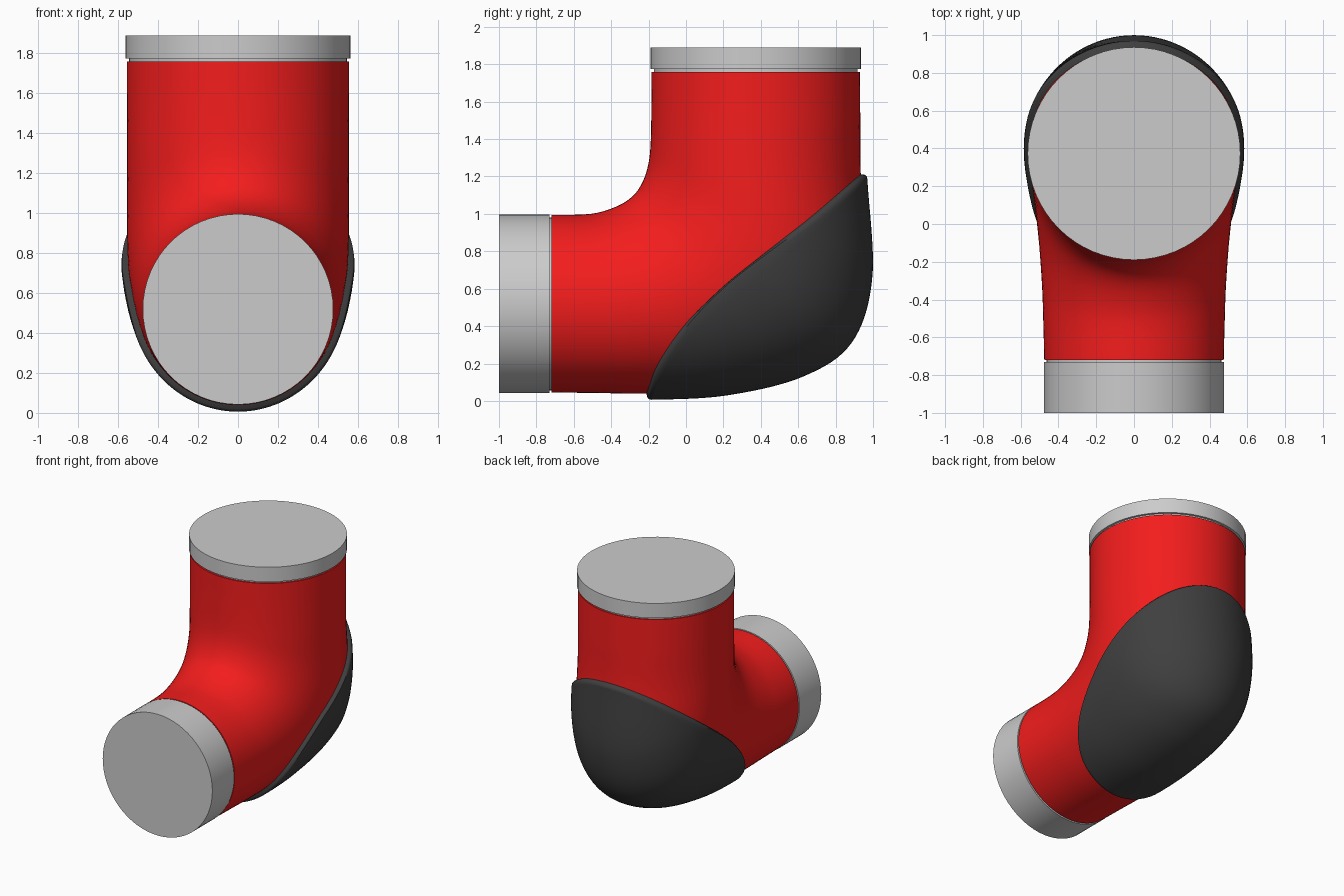
import bpy, bmesh
from math import pi, sin, cos
from mathutils import Vector

if "Cube" in bpy.data.objects:
    bpy.data.objects.remove(bpy.data.objects["Cube"])

# Elbow stations: inner y,z / outer y,z / half width
STATIONS = [
    (-.72, .995, -.72, .045, .475), (-.55, .997, -.50, .043, .480),
    (-.45, 1.012, -.20, .040, .487), (-.35, 1.05, .20, .060, .505),
    (-.28, 1.10, .60, .155, .530), (-.235, 1.165, .86, .335, .550),
    (-.205, 1.25, .965, .68, .556), (-.19, 1.36, .935, 1.20, .555),
    (-.185, 1.56, .932, 1.50, .556), (-.185, 1.76, .930, 1.76, .557)]
# Shell edge seen from the side (y, z)
EDGE = [(-.195, .03), (-.14, .18), (0, .40), (.2, .61), (.4, .77), (.7, .99), (.96, 1.20)]
THICK = .035


def spline(pts, t):
    n = len(pts) - 1
    i = max(0, min(int(t), n - 1))
    f = t - i
    p1, p2 = Vector(pts[i]), Vector(pts[i + 1])
    p0 = Vector(pts[i - 1]) if i > 0 else 2 * p1 - p2
    p3 = Vector(pts[i + 2]) if i + 2 <= n else 2 * p2 - p1
    return .5 * (2 * p1 + (p2 - p0) * f + (2 * p0 - 5 * p1 + 4 * p2 - p3) * f * f
                 + (3 * p1 - p0 - 3 * p2 + p3) * f ** 3)


def surface(t, phi, d=0):
    iy, iz, oy, oz, w = spline([Vector(s) for s in STATIONS], t)
    c = Vector((0, (iy + oy) / 2, (iz + oz) / 2))
    half = Vector((0, oy, oz)) - c
    return c + half * (1 + d / half.length) * cos(phi) + Vector(((w + d) * sin(phi), 0, 0))


EDGE_LINE = [spline(EDGE, k / 10) for k in range(61)]


def outside(p):
    # True above the shell edge line
    for a, b in zip(EDGE_LINE, EDGE_LINE[1:]):
        if p.y < b.x:
            break
    return p.z > a.y + (p.y - a.x) / (b.x - a.x) * (b.y - a.y)


def bisect(inside, out, point):
    for _ in range(30):
        mid = (inside + out) / 2
        if outside(point(mid)):
            out = mid
        else:
            inside = mid
    return inside


def finish(name, bm, color=None):
    bmesh.ops.remove_doubles(bm, verts=bm.verts, dist=1e-5)
    bmesh.ops.recalc_face_normals(bm, faces=bm.faces)
    me = bpy.data.meshes.new(name)
    bm.to_mesh(me)
    bm.free()
    ob = bpy.data.objects.new(name, me)
    bpy.context.collection.objects.link(ob)
    if color:
        mat = bpy.data.materials.new(name + "_paint")
        mat.diffuse_color = (*color, 1)
        mat.use_nodes = True
        mat.node_tree.nodes["Principled BSDF"].inputs["Base Color"].default_value = mat.diffuse_color
        me.materials.append(mat)
    bpy.ops.object.select_all(action='DESELECT')
    ob.select_set(True)
    bpy.context.view_layer.objects.active = ob
    bpy.ops.object.shade_smooth_by_angle(angle=.7)
    return ob


def bridge(bm, rows, closed):
    for a, b in zip(rows, rows[1:]):
        n = len(a)
        for j in range(n if closed else n - 1):
            k = (j + 1) % n
            bm.faces.new((a[j], a[k], b[k], b[j]))


# Red elbow body
bm = bmesh.new()
rows = [[bm.verts.new(surface(i / 8, 2 * pi * j / 72)) for j in range(72)] for i in range(73)]
bridge(bm, rows, True)
bm.faces.new(rows[0])
bm.faces.new(rows[-1])
finish("elbow_body", bm, (.9, .012, .012))

# Dark protective shell over the outer bend, with a rounded lip
tip = lambda t: surface(t, 0, THICK)
t0, t1 = bisect(4.5, 0, tip), bisect(4.5, 9, tip)
mid, span = (t0 + t1) / 2, (t1 - t0) / 2
# columns: (scale about the shell middle, u across, offset)
main = [(.98, -1 + k / 18, THICK) for k in range(37)]
lip = [(.994, 1, THICK - .004), (1, 1, THICK - .014), (1, 1, -.02)]
cols = [(s, -u, d) for s, u, d in reversed(lip)] + main + lip
bm = bmesh.new()
rows = []
for i in range(65):
    t = mid - span * cos(pi * i / 64)
    reach = 0 if i in (0, 64) else bisect(0, pi * .95, lambda a: surface(t, a, THICK))
    rows.append([bm.verts.new(surface(mid + (t - mid) * s, u * reach * s, d)) for s, u, d in cols])
bridge(bm, rows, False)
finish("bend_shell", bm, (.05, .05, .05))


# Grey end caps and the narrow necks behind them
def disc(name, start, end, radius):
    start, end = Vector(start), Vector(end)
    axis = end - start
    bm = bmesh.new()
    bmesh.ops.create_cone(bm, cap_ends=True, segments=64, radius1=radius, radius2=radius, depth=axis.length)
    bm.transform(axis.to_track_quat('Z', 'Y').to_matrix().to_4x4())
    bmesh.ops.translate(bm, verts=bm.verts, vec=(start + end) / 2)
    finish(name, bm)


disc("front_cap", (0, -.73, .519), (0, -1, .519), .477)
disc("front_neck", (0, -.70, .519), (0, -.75, .519), .462)
disc("top_cap", (0, .373, 1.775), (0, .373, 1.89), .563)
disc("top_neck", (0, .373, 1.74), (0, .373, 1.79), .545)
